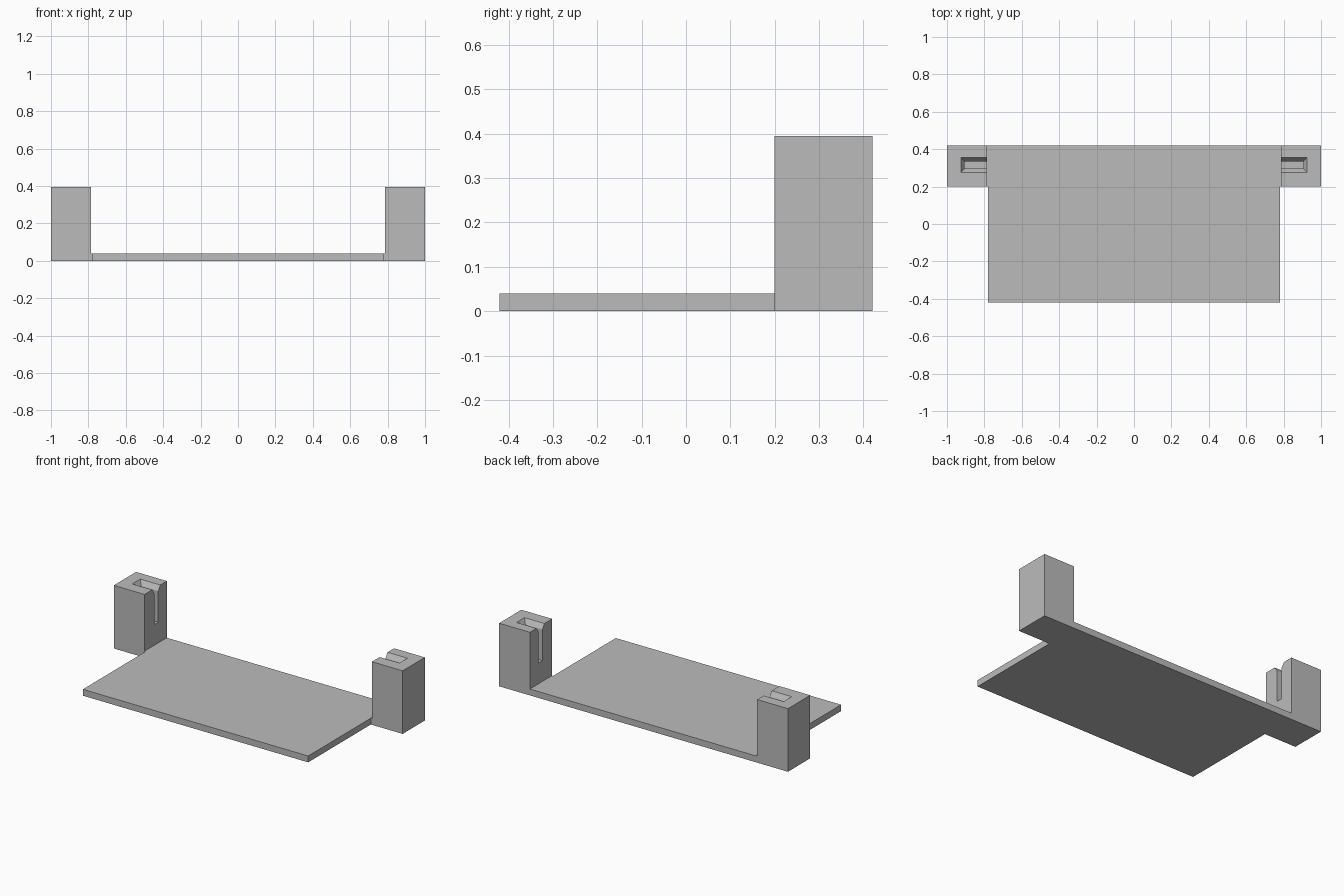
import bpy
import bmesh

old = bpy.data.objects.get("Cube")
if old:
    bpy.data.objects.remove(old, do_unlink=True)

grey = bpy.data.materials.new("plain_grey")
grey.use_nodes = True
colour = (0.5, 0.5, 0.5, 1)
grey.diffuse_color = colour
grey.node_tree.nodes["Principled BSDF"].inputs["Base Color"].default_value = colour


def loft(name, rings):
    """Closed solid through matching rings of points."""
    bm = bmesh.new()
    loops = [[bm.verts.new(p) for p in ring] for ring in rings]
    for a, b in zip(loops, loops[1:]):
        for i in range(len(a)):
            j = (i + 1) % len(a)
            bm.faces.new((a[i], a[j], b[j], b[i]))
    bm.faces.new(loops[0])
    bm.faces.new(loops[-1])
    bmesh.ops.recalc_face_normals(bm, faces=bm.faces)
    mesh = bpy.data.meshes.new(name)
    bm.to_mesh(mesh)
    bm.free()
    mesh.materials.append(grey)
    obj = bpy.data.objects.new(name, mesh)
    bpy.context.collection.objects.link(obj)
    return obj


def rect(x0, x1, y0, y1, z):
    return [(x0, y0, z), (x1, y0, z), (x1, y1, z), (x0, y1, z)]


def combine(target, tool, operation):
    mod = target.modifiers.new(operation.title(), 'BOOLEAN')
    mod.operation = operation
    mod.solver = 'EXACT'
    mod.object = tool
    bpy.context.view_layer.objects.active = target
    bpy.ops.object.modifier_apply(modifier=mod.name)
    bpy.data.objects.remove(tool, do_unlink=True)


HEIGHT, PLATE, POST_IN = 0.395, 0.04, 0.787
FRONT, BACK, STEP = -0.42, 0.42, 0.2

# Back bar with an upright post at each end
half = [(1, 0), (1, HEIGHT), (POST_IN, HEIGHT), (POST_IN, PLATE)]
outline = half + [(-x, z) for x, z in reversed(half)]
bracket = loft("slotted_bracket",
               [[(x, y, z) for x, z in outline] for y in (STEP, BACK)])

# Flat plate reaching forward
plate = loft("plate", [rect(-0.78, 0.78, FRONT, STEP + 0.1, z) for z in (0, PLATE)])
combine(bracket, plate, 'UNION')

# Slots open to the inside, with a flared mouth
for side in (-1, 1):
    rings = []
    for z, flare in ((0.17, 0), (HEIGHT - 0.03, 0), (HEIGHT + 0.03, 0.04)):
        ring = rect(0.7, 0.905 + flare, 0.296 - flare, 0.335 + flare, z)
        rings.append([(side * x, y, h) for x, y, h in ring])
    slot = loft("slot_cutter", rings)
    slot.hide_render = True
    combine(bracket, slot, 'DIFFERENCE')

# Merge coplanar faces
bm = bmesh.new()
bm.from_mesh(bracket.data)
bmesh.ops.remove_doubles(bm, verts=bm.verts, dist=0.0001)
bmesh.ops.dissolve_limit(bm, angle_limit=0.01, verts=bm.verts, edges=bm.edges)
bm.to_mesh(bracket.data)
bm.free()
